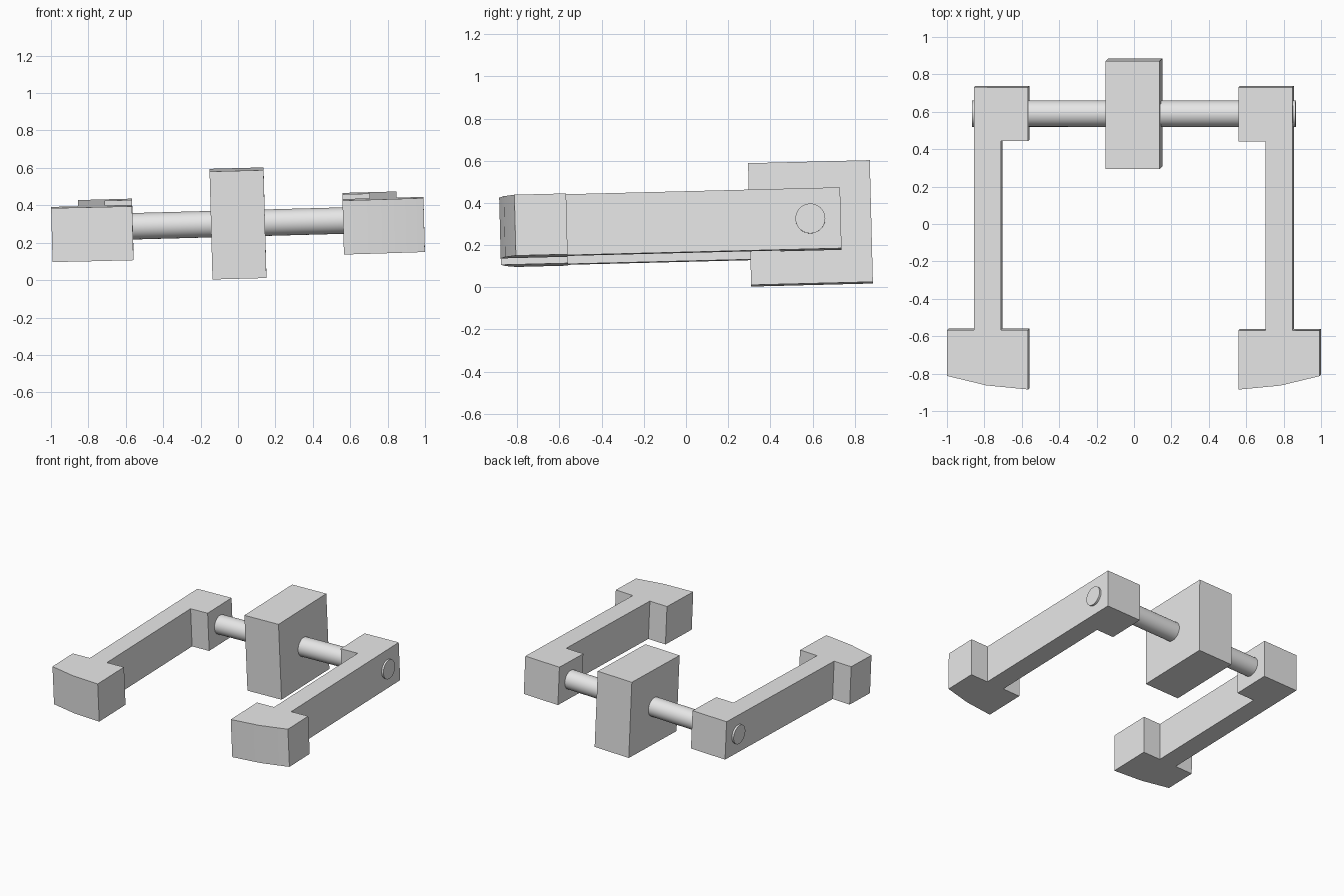
import bpy
import bmesh
from math import radians
from mathutils import Matrix

if "Cube" in bpy.data.objects:
    bpy.data.objects.remove(bpy.data.objects["Cube"], do_unlink=True)

U = 0.1443  # building unit of the model

# Whole assembly leans slightly about the centre of the axle
TILT = (Matrix.Translation((0, 0.59, 0.303))
        @ Matrix.Rotation(radians(1.45), 4, 'X')
        @ Matrix.Rotation(radians(-1.55), 4, 'Y')
        @ Matrix.Scale(U, 4))

grey = bpy.data.materials.new("light_grey")
grey.use_nodes = True
grey.diffuse_color = (0.8, 0.8, 0.8, 1)
grey.node_tree.nodes["Principled BSDF"].inputs["Base Color"].default_value = (0.8, 0.8, 0.8, 1)


def finish(name, bm, smooth=True):
    """Turn a bmesh in axle units into a tilted, coloured object."""
    bmesh.ops.recalc_face_normals(bm, faces=bm.faces)
    bm.transform(TILT)
    mesh = bpy.data.meshes.new(name)
    bm.to_mesh(mesh)
    bm.free()
    mesh.materials.append(grey)
    obj = bpy.data.objects.new(name, mesh)
    bpy.context.collection.objects.link(obj)
    if smooth:
        bpy.ops.object.select_all(action='DESELECT')
        obj.select_set(True)
        bpy.context.view_layer.objects.active = obj
        bpy.ops.object.shade_smooth_by_angle(angle=radians(30))


# Central block
bm = bmesh.new()
bmesh.ops.create_cube(bm, size=1, matrix=Matrix.Diagonal((2, 4, 4, 1)))
finish("centre_block", bm, smooth=False)

# Axle running through the block and both arms
bm = bmesh.new()
bmesh.ops.create_cone(bm, cap_ends=True, segments=40, radius1=0.49, radius2=0.49,
                      depth=12, matrix=Matrix.Rotation(radians(90), 4, 'Y'))
finish("axle", bm)

# Arms: plan outline with a hub at the back and a curved wide foot in front
OUTLINE = [(3.9, 1), (3.9, -1), (4.9, -1), (4.9, -8), (3.9, -8),
           (3.9, -10.2), (5.45, -10.05), (6.9, -9.7), (6.9, -8), (5.9, -8), (5.9, 1)]

for name, side in (("left_arm", 1), ("right_arm", -1)):
    bm = bmesh.new()
    base = bm.faces.new([bm.verts.new((side * x, y, -1)) for x, y in OUTLINE])
    top = bmesh.ops.extrude_face_region(bm, geom=[base])
    verts = [g for g in top["geom"] if isinstance(g, bmesh.types.BMVert)]
    bmesh.ops.translate(bm, verts=verts, vec=(0, 0, 2))
    finish(name, bm)
